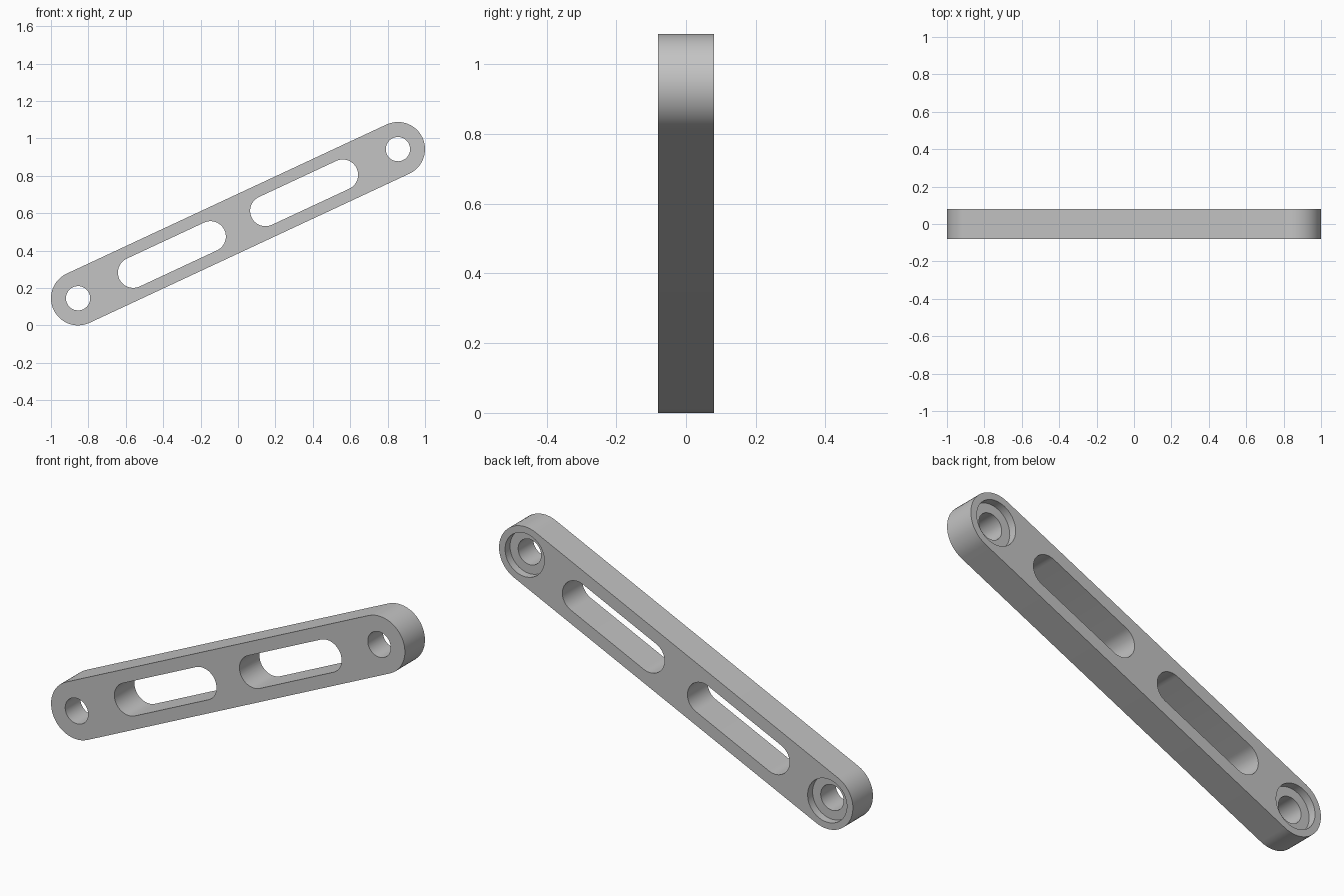
import bpy
import bmesh
import math
from mathutils import Matrix

if "Cube" in bpy.data.objects:
    bpy.data.objects.remove(bpy.data.objects["Cube"], do_unlink=True)

TILT = math.radians(25)
RADIUS = 0.145
HALF_THICK = 0.081
HALF_SPAN = 0.855 / math.cos(TILT)      # pivot distance along the bar
CENTRE_Z = RADIUS + HALF_SPAN * math.sin(TILT)

grey = bpy.data.materials.new("plain grey")
grey.use_nodes = True
grey.diffuse_color = (0.55, 0.55, 0.55, 1)
grey.node_tree.nodes["Principled BSDF"].inputs["Base Color"].default_value = grey.diffuse_color


def capsule(name, x, half, radius, y0, y1, steps=24):
    """Round-ended prism lying along x; half = 0 gives a cylinder."""
    bm = bmesh.new()
    ring = []
    for side in (1, -1):
        for i in range(steps + (1 if half else 0)):
            a = -side * math.pi / 2 + math.pi * i / steps if side > 0 else math.pi / 2 + math.pi * i / steps
            ring.append(bm.verts.new((x + side * half + radius * math.cos(a), y0,
                                      radius * math.sin(a))))
    face = bm.faces.new(ring)
    grown = bmesh.ops.extrude_face_region(bm, geom=[face])["geom"]
    bmesh.ops.translate(bm, vec=(0, y1 - y0, 0),
                        verts=[g for g in grown if isinstance(g, bmesh.types.BMVert)])
    bmesh.ops.recalc_face_normals(bm, faces=bm.faces)
    mesh = bpy.data.meshes.new(name)
    bm.to_mesh(mesh)
    bm.free()
    mesh.materials.append(grey)
    obj = bpy.data.objects.new(name, mesh)
    bpy.context.collection.objects.link(obj)
    return obj


# Round-ended bar
bar = capsule("link_bar", 0, HALF_SPAN, RADIUS, -HALF_THICK, HALF_THICK)

# Slots, pivot holes and rear counterbores on both halves
cutters = []
for s in (-1, 1):
    cutters += [
        capsule("slot_cutter", s * 0.39, 0.228, 0.082, -0.2, 0.2),
        capsule("hole_cutter", s * HALF_SPAN, 0, 0.065, -0.2, 0.2),
        capsule("counterbore_cutter", s * HALF_SPAN, 0, 0.111, HALF_THICK - 0.04, 0.2),
    ]

bpy.ops.object.select_all(action="DESELECT")
bpy.context.view_layer.objects.active = bar
bar.select_set(True)
for cutter in cutters:
    cutter.hide_render = True
    mod = bar.modifiers.new("cut", "BOOLEAN")
    mod.operation = "DIFFERENCE"
    mod.solver = "EXACT"
    mod.object = cutter
    bpy.ops.object.modifier_apply(modifier=mod.name)
    bpy.data.objects.remove(cutter, do_unlink=True)

# Tilt the bar and stand it on the ground
bar.data.transform(Matrix.Translation((0, 0, CENTRE_Z)) @ Matrix.Rotation(-TILT, 4, "Y"))
bpy.ops.object.shade_smooth_by_angle(angle=math.radians(30))
